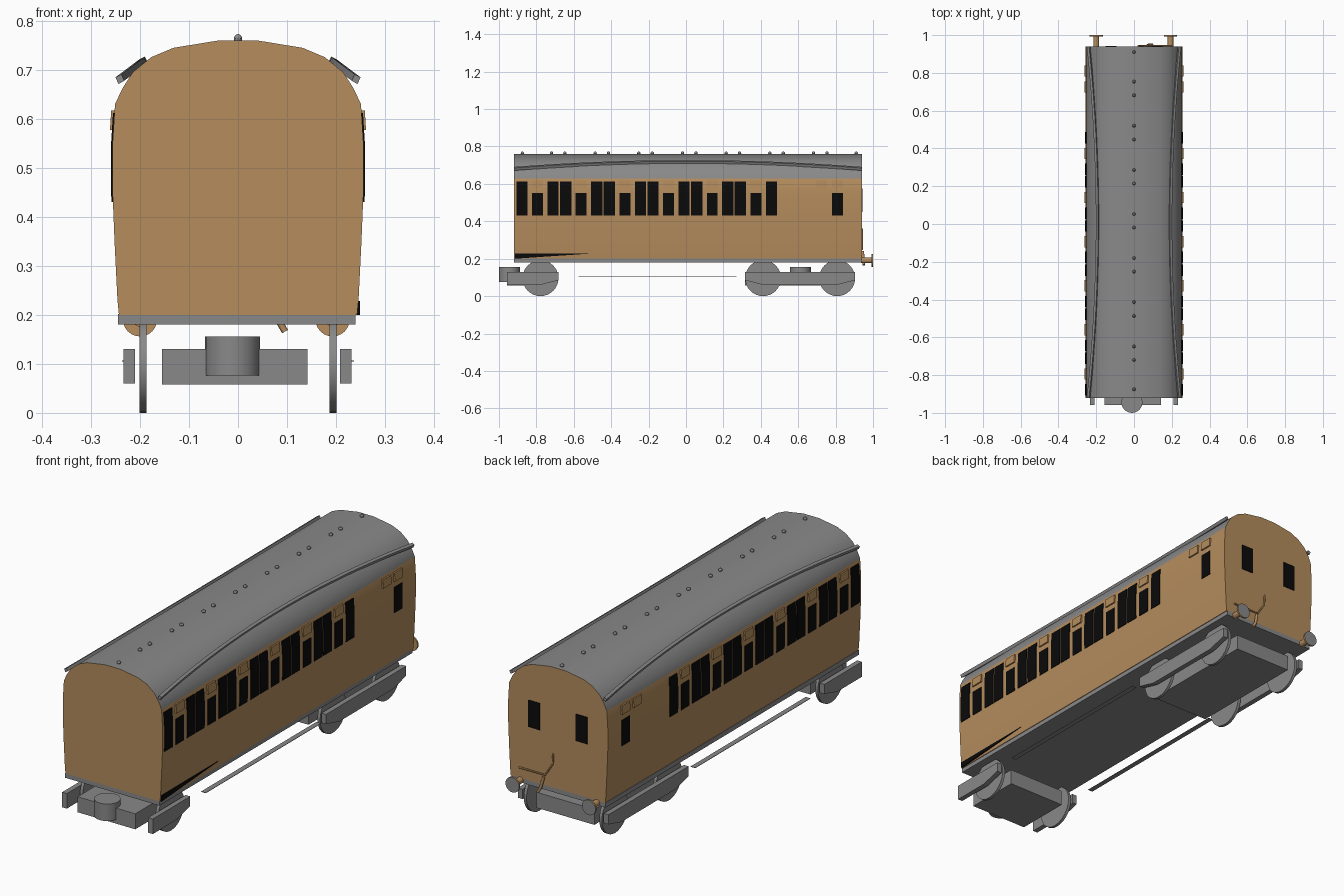
import bpy, bmesh, math
from mathutils import Matrix, Vector

if "Cube" in bpy.data.objects:
    bpy.data.objects.remove(bpy.data.objects["Cube"])


def material(name, rgb):
    m = bpy.data.materials.new(name)
    m.diffuse_color = (*rgb, 1)
    m.use_nodes = True
    m.node_tree.nodes["Principled BSDF"].inputs["Base Color"].default_value = m.diffuse_color
    return m


BROWN = material("teak brown", (0.46, 0.265, 0.11))
GREY = material("mid grey", (0.25, 0.25, 0.25))
BLACK = material("window black", (0.003, 0.003, 0.003))


def finish(bm, name, *mats):
    bmesh.ops.recalc_face_normals(bm, faces=bm.faces[:])
    me = bpy.data.meshes.new(name)
    bm.to_mesh(me)
    bm.free()
    ob = bpy.data.objects.new(name, me)
    bpy.context.collection.objects.link(ob)
    for m in mats:
        me.materials.append(m)
    return ob


def add_box(bm, lo, hi):
    lo, hi = Vector(lo), Vector(hi)
    mat = Matrix.Translation((lo + hi) / 2) @ Matrix.Diagonal((*(hi - lo), 1))
    bmesh.ops.create_cube(bm, size=1, matrix=mat)


def add_prism(bm, loop, offset):
    """Extrude a closed planar loop of points by an offset."""
    f = bm.faces.new([bm.verts.new(p) for p in loop])
    r = bmesh.ops.extrude_face_region(bm, geom=[f])
    vs = [g for g in r["geom"] if isinstance(g, bmesh.types.BMVert)]
    bmesh.ops.translate(bm, verts=vs, vec=offset)
    bm.faces.new([v for v in f.verts]) if not f.is_valid else None


def add_cyl(bm, centre, r, depth, axis, seg=24):
    rot = {"x": Matrix.Rotation(math.pi / 2, 4, "Y"),
           "y": Matrix.Rotation(math.pi / 2, 4, "X"), "z": Matrix()}[axis]
    bmesh.ops.create_cone(bm, cap_ends=True, segments=seg, radius1=r, radius2=r,
                          depth=depth, matrix=Matrix.Translation(centre) @ rot)


def smooth(ob):
    bpy.context.view_layer.objects.active = ob
    ob.select_set(True)
    bpy.ops.object.shade_smooth_by_angle(angle=math.radians(30))
    ob.select_set(False)


Y0, Y1 = -0.92, 0.94

# Carriage body: one cross-section, roof coloured by height
SIDE = [(0.243, 0.2), (0.246, 0.23), (0.252, 0.35), (0.256, 0.45), (0.256, 0.55), (0.251, 0.63)]
ROOF = [(0.236, 0.662), (0.215, 0.695), (0.177, 0.726), (0.132, 0.745), (0.04, 0.76)]
half = SIDE + ROOF
section = half + [(-x, z) for x, z in reversed(half)]
bm = bmesh.new()
add_prism(bm, [(x, Y0, z) for x, z in section], (0, Y1 - Y0, 0))
bm.normal_update()
for f in bm.faces:
    if abs(f.normal.y) < 0.5 and f.calc_center_median().z > 0.63:
        f.material_index = 1
smooth(finish(bm, "carriage_body", BROWN, GREY))

# Underframe below the body
bm = bmesh.new()
add_box(bm, (-0.245, Y0, 0.18), (0.24, Y1, 0.202))
finish(bm, "underframe", GREY)


def side_x(z):
    for (xa, za), (xb, zb) in zip(SIDE, SIDE[1:]):
        if za <= z <= zb:
            return xa + (xb - xa) * (z - za) / (zb - za)
    return SIDE[-1][0]


def side_plate(bm, y, w, z0, z1, t):
    """Thin plate following the curved side, on both sides."""
    zs = [z0] + [z for _, z in SIDE if z0 < z < z1] + [z1]
    for s in (-1, 1):
        loop = [(s * (side_x(z) + t), y - w / 2, z) for z in zs]
        loop += [(s * (side_x(z) - 0.002), y - w / 2, z) for z in reversed(zs)]
        add_prism(bm, loop, (0, w, 0))


# Side windows: a door light flanked by two tall lights per compartment
doors = [-0.794 + 0.2335 * i for i in range(6)]
bm = bmesh.new()
for y in doors + [0.81]:
    side_plate(bm, y, 0.058, 0.43, 0.55, 0.003)
for y in doors:
    for d in (-0.083, 0.083):
        side_plate(bm, y + d, 0.06, 0.43, 0.612, 0.003)
finish(bm, "side_windows", BLACK)

# Rear end windows
bm = bmesh.new()
for x in (-0.122, 0.122):
    add_box(bm, (x - 0.03, Y1 - 0.002, 0.45), (x + 0.03, Y1 + 0.003, 0.575))
finish(bm, "end_windows", BLACK)

# Ventilator hoods above the doors
bm = bmesh.new()
for y in doors + [0.725, 0.81]:
    side_plate(bm, y, 0.06, 0.577, 0.617, 0.007)
finish(bm, "ventilator_hoods", BROWN)

# Dark wedge low on the right side near the front
bm = bmesh.new()
add_prism(bm, [(0.243, -0.915, 0.2), (0.243, -0.915, 0.227), (0.243, -0.5, 0.228)], (0.006, 0, 0))
finish(bm, "sill_wedge", BLACK)

# Arched rain strips on the roof
bm = bmesh.new()
N = 20
for s in (-1, 1):
    rings = []
    for i in range(N + 1):
        t = 2 * i / N - 1
        x, z = 0.196 + 0.048 * t * t, 0.716 - 0.036 * t * t
        y = 0.01 + 0.93 * t
        rings.append([bm.verts.new((s * (x + dx), y, z + dz)) for dx, dz in
                      ((-0.012, -0.002), (-0.006, 0.011), (0.006, 0.005), (0.0, -0.009))])
    for a, b in zip(rings, rings[1:]):
        for k in range(4):
            bm.faces.new((a[k], a[(k + 1) % 4], b[(k + 1) % 4], b[k]))
    bm.faces.new(rings[0])
    bm.faces.new(rings[-1])
finish(bm, "rain_strips", GREY)

# Roof domes along the centre line
bm = bmesh.new()
for y in [0.91, -0.875] + [0.7175 - 0.2335 * i + d for i in range(7) for d in (-0.036, 0.036)]:
    bmesh.ops.create_uvsphere(bm, u_segments=10, v_segments=6, radius=0.009,
                              matrix=Matrix.Translation((0, y, 0.764)))
smooth(finish(bm, "roof_domes", GREY))


# Bogies: the front one is cut short
def bogie(name, lo, hi, cut, wheels, pivot_y):
    bm = bmesh.new()
    front = [(lo, 0.06)] if cut else [(lo, 0.085), (wheels[0], 0.06)]
    prof = front + [(wheels[-1], 0.06), (hi, 0.085), (hi, 0.13), (lo, 0.13)]
    for x in (-0.234, 0.208):
        add_prism(bm, [(x, y, z) for y, z in prof], (0.024, 0, 0))
    add_box(bm, (-0.155, lo, 0.058), (0.142, hi - 0.01, 0.13))
    finish(bm, name + "_frame", GREY)
    bm = bmesh.new()
    add_cyl(bm, (-0.011, pivot_y, 0.116), 0.056, 0.079, "z")
    smooth(finish(bm, name + "_pivot", GREY))
    bm = bmesh.new()
    for y in wheels:
        for x in (-0.194, 0.194):
            add_cyl(bm, (x, y, 0.096), 0.096, 0.014, "x", 32)
    smooth(finish(bm, name + "_wheels", GREY))


bogie("front_bogie", -0.957, -0.682, True, [-0.778], -0.944)
bogie("rear_bogie", 0.315, 0.904, False, [0.412, 0.808], 0.612)

# Flat footboards between the bogies
bm = bmesh.new()
for x in (-0.225, 0.225):
    add_box(bm, (x - 0.012, -0.575, 0.105), (x + 0.012, 0.27, 0.107))
finish(bm, "footboards", GREY)

# Rear buffers: brown with grey faces
bm = bmesh.new()
for x in (-0.2, 0.193):
    add_cyl(bm, (x, 0.965, 0.191), 0.015, 0.06, "y", 16)
    add_cyl(bm, (x, 0.996, 0.191), 0.035, 0.008, "y", 24)
bm.normal_update()
for f in bm.faces:
    if f.normal.y > 0.9:
        f.material_index = 1
smooth(finish(bm, "buffers", BROWN, GREY))


# Brake pipes on the rear end
def pipe(name, pts, r):
    cu = bpy.data.curves.new(name, "CURVE")
    cu.dimensions = "3D"
    cu.bevel_depth = r
    cu.bevel_resolution = 1
    cu.use_fill_caps = True
    sp = cu.splines.new("POLY")
    sp.points.add(len(pts) - 1)
    for p, c in zip(sp.points, pts):
        p.co = (*c, 1)
    cu.materials.append(BROWN)
    bpy.context.collection.objects.link(bpy.data.objects.new(name, cu))


pipe("end_pipe", [(0.022, 0.943, 0.36), (0.025, 0.943, 0.31), (0.064, 0.943, 0.25), (0.2, 0.943, 0.25)], 0.004)
pipe("brake_hose", [(0.07, 0.945, 0.24), (0.082, 0.95, 0.19), (0.096, 0.95, 0.166)], 0.007)
